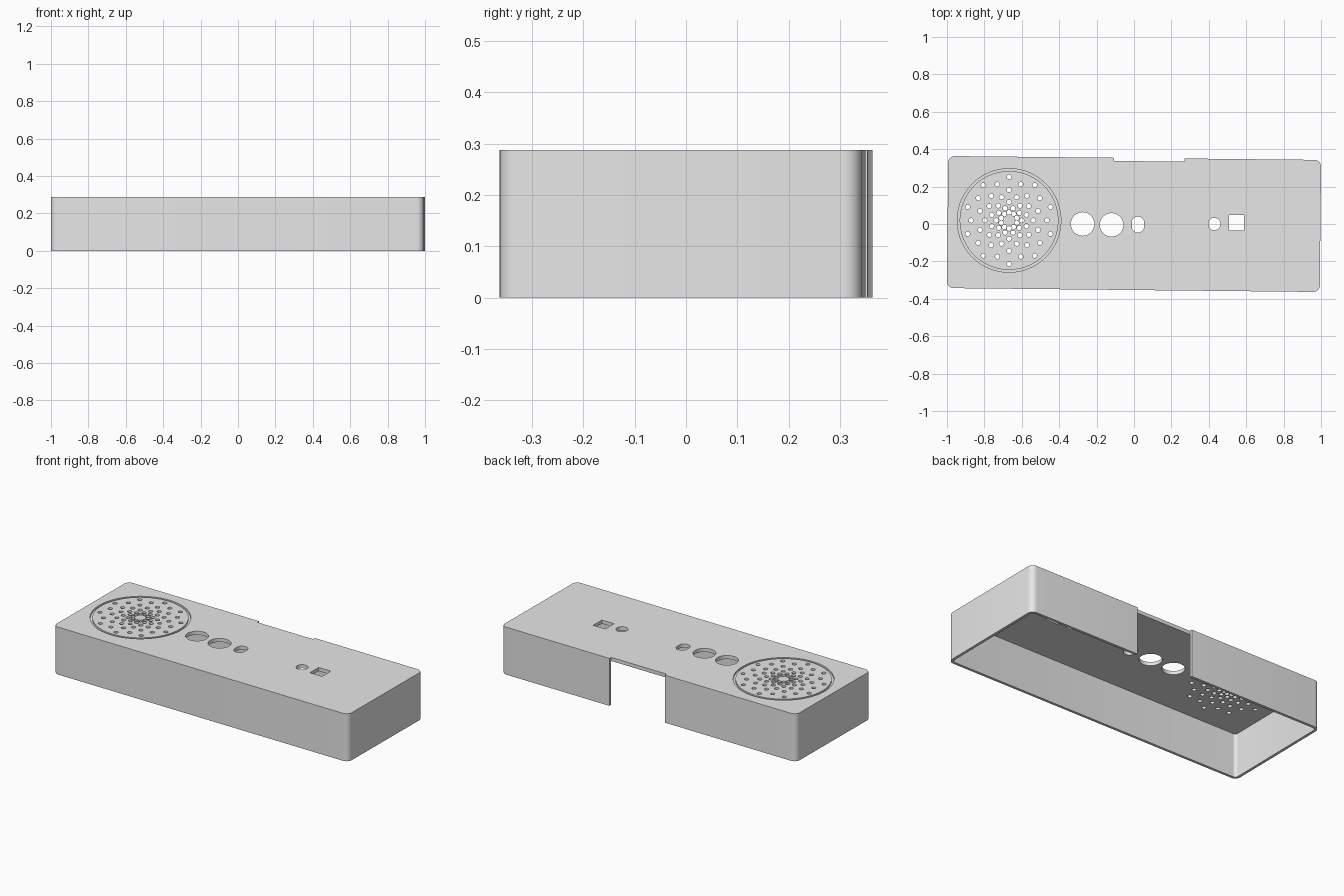
import bpy, bmesh, math
from mathutils import Matrix, Vector

HEIGHT, WALL, ROOF = 0.288, 0.016, 0.022
HALF_X, HALF_Y = 0.9967, 0.353
TILT = Matrix.Rotation(-0.0105, 4, 'Z')
SPEAKER = Vector((-0.668, 0.019, 0))

cube = bpy.data.objects.get("Cube")
if cube:
    bpy.data.objects.remove(cube, do_unlink=True)

grey = bpy.data.materials.new("light grey plastic")
grey.use_nodes = True
colour = (0.8, 0.8, 0.8, 1)
grey.diffuse_color = colour
grey.node_tree.nodes["Principled BSDF"].inputs["Base Color"].default_value = colour


def rounded_rect(cx, cy, hx, hy, r, steps=8):
    """Outline of a rectangle with round corners."""
    pts = []
    for k, (sx, sy) in enumerate([(1, 1), (-1, 1), (-1, -1), (1, -1)]):
        for i in range(steps + 1):
            a = math.pi / 2 * (k + i / steps)
            pts.append((cx + sx * (hx - r) + r * math.cos(a),
                        cy + sy * (hy - r) + r * math.sin(a)))
    return pts


def rect(cx, cy, hx, hy):
    return [(cx + sx * hx, cy + sy * hy) for sx, sy in [(1, 1), (-1, 1), (-1, -1), (1, -1)]]


def circle(cx, cy, r, n):
    return [(cx + r * math.cos(math.tau * i / n), cy + r * math.sin(math.tau * i / n))
            for i in range(n)]


def prism(bm, outline, z0, z1, matrix=Matrix()):
    """Closed solid from an outline."""
    low = [bm.verts.new(matrix @ Vector((x, y, z0))) for x, y in outline]
    high = [bm.verts.new(matrix @ Vector((x, y, z1))) for x, y in outline]
    bm.faces.new(low[::-1])
    bm.faces.new(high)
    for i in range(len(low)):
        j = (i + 1) % len(low)
        bm.faces.new((low[i], low[j], high[j], high[i]))


def ring(bm, centre, r0, r1, z0, z1, n=96):
    """Closed ring with a rectangular section."""
    loops = []
    for r, z in [(r0, z0), (r1, z0), (r1, z1), (r0, z1)]:
        loops.append([bm.verts.new((x, y, z)) for x, y in circle(centre.x, centre.y, r, n)])
    for k in range(4):
        a, b = loops[k], loops[(k + 1) % 4]
        for i in range(n):
            j = (i + 1) % n
            bm.faces.new((a[i], a[j], b[j], b[i]))


def make_object(bm, name):
    bmesh.ops.recalc_face_normals(bm, faces=bm.faces[:])
    mesh = bpy.data.meshes.new(name)
    bm.to_mesh(mesh)
    bm.free()
    obj = bpy.data.objects.new(name, mesh)
    bpy.context.collection.objects.link(obj)
    obj.data.materials.append(grey)
    return obj


# Outer shell
bm = bmesh.new()
prism(bm, rounded_rect(0, 0, HALF_X, HALF_Y, 0.035), 0, HEIGHT, TILT)
case = make_object(bm, "speaker_case")

# Hollow, open underneath
bm = bmesh.new()
prism(bm, rounded_rect(0, 0, HALF_X - WALL, HALF_Y - WALL, 0.019), -0.1, HEIGHT - ROOF, TILT)
cavity = make_object(bm, "cavity_cutter")

# Openings in the top panel and the rear wall
bm = bmesh.new()
z0, z1 = HEIGHT - 0.06, HEIGHT + 0.05
prism(bm, rect(0.078, HALF_Y + 0.033, 0.188, 0.05), -0.1, z1, TILT)
for x, y, r in [(-0.275, 0, 0.063), (-0.12, -0.005, 0.063), (0.43, 0, 0.033)]:
    prism(bm, circle(x, y, r, 48), z0, z1)
prism(bm, rounded_rect(0.021, -0.003, 0.033, 0.043, 0.0325), z0, z1)
prism(bm, rect(0.548, 0.007, 0.041, 0.042), z0, z1)

# Speaker grille: staggered rings of holes inside a groove
for k, radius in enumerate([0.233, 0.203, 0.163, 0.13, 0.098, 0.068, 0.043]):
    for i in range(10):
        a = math.radians(18 * (k % 2) + 36 * i + 18)
        prism(bm, circle(SPEAKER.x + radius * math.cos(a), SPEAKER.y + radius * math.sin(a),
                         0.0125, 16), z0, z1)
ring(bm, SPEAKER, 0.264, 0.277, HEIGHT - 0.01, z1)
openings = make_object(bm, "openings_cutter")

# Cut the shell and keep only the finished mesh
for cutter in (cavity, openings):
    mod = case.modifiers.new(cutter.name, 'BOOLEAN')
    mod.operation, mod.solver, mod.object = 'DIFFERENCE', 'EXACT', cutter
    cutter.hide_render = True
graph = bpy.context.evaluated_depsgraph_get()
finished = bpy.data.meshes.new_from_object(case.evaluated_get(graph))
case.modifiers.clear()
case.data = finished
finished.materials.clear()
finished.materials.append(grey)
for poly in finished.polygons:
    poly.material_index = 0
for cutter in (cavity, openings):
    bpy.data.objects.remove(cutter, do_unlink=True)

bpy.ops.object.select_all(action='DESELECT')
case.select_set(True)
bpy.context.view_layer.objects.active = case
bpy.ops.object.shade_smooth_by_angle(angle=math.radians(30))
